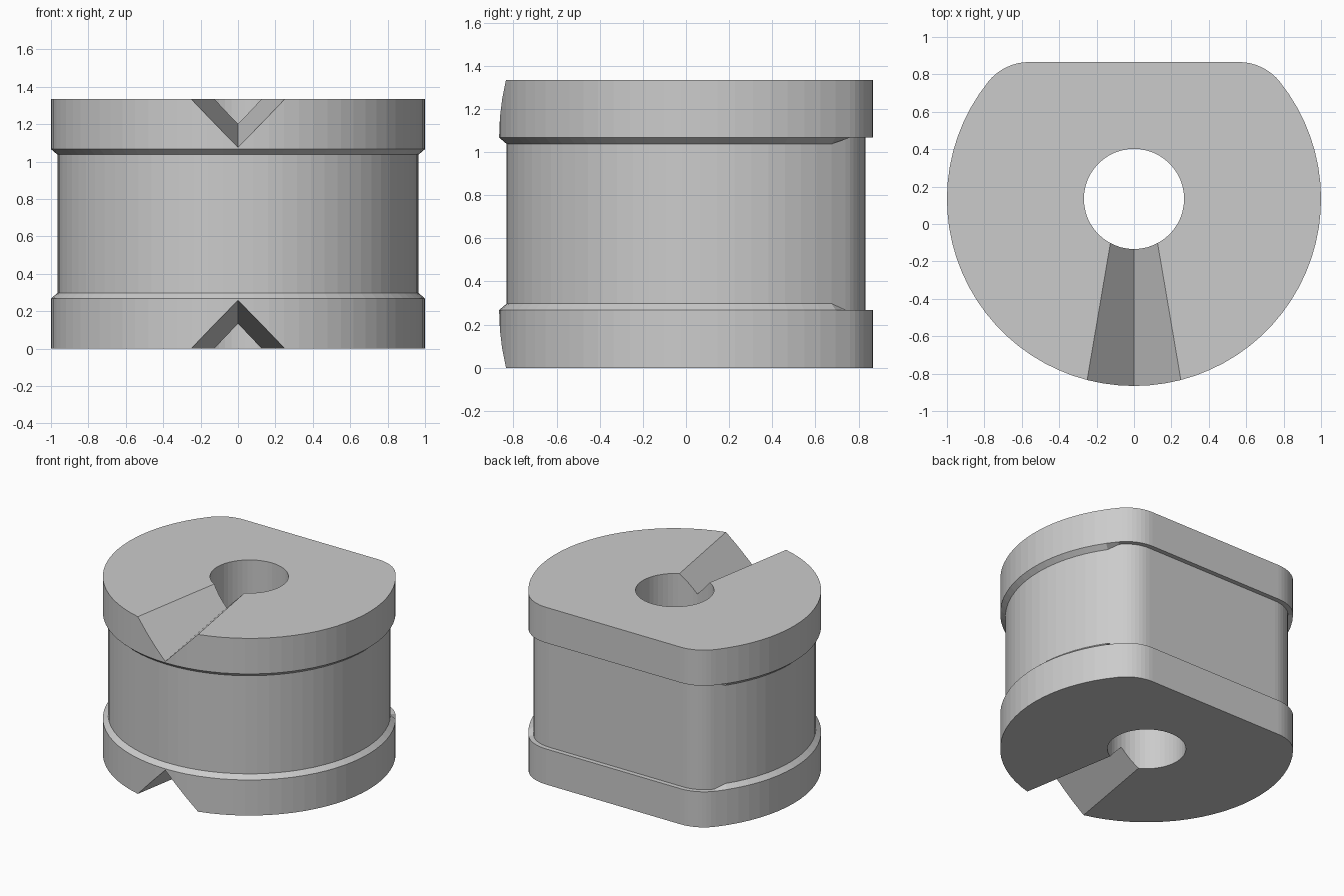
import bpy, bmesh, math

if "Cube" in bpy.data.objects:
    bpy.data.objects.remove(bpy.data.objects["Cube"])

CY, H, STEP, CHAMFER, INSET = 0.134, 1.335, 0.268, 0.03, 0.035
FX, FR = 0.56, 0.282                      # corner fillet centre x and radius
FY = 0.866 - FR                           # corner fillet centre y
TANGENT = math.atan2(FY - CY, FX)


def outline(offset):
    """Round section with a flat back: list of (x, y, chamfered)."""
    pts = []
    n, m = 54, 8
    start, sweep = math.pi - TANGENT, math.pi + 2 * TANGENT
    for i in range(n + 1):                # main arc, left corner to right corner
        a = start + sweep * i / n
        r = 1 - offset
        pts.append((r * math.cos(a), CY + r * math.sin(a), 0 < i < n))
    right = []
    for i in range(1, m + 1):             # corner fillet
        a = TANGENT + (math.pi / 2 - TANGENT) * i / m
        r = FR - offset
        right.append((FX + r * math.cos(a), FY + r * math.sin(a), False))
    return pts + right + [(-x, y, c) for x, y, c in reversed(right)]


def mesh_object(name, rings):
    """Loft closed rings of equal length and cap both ends."""
    bm = bmesh.new()
    loops = [[bm.verts.new(p) for p in ring] for ring in rings]
    for a, b in zip(loops, loops[1:]):
        for i in range(len(a)):
            j = (i + 1) % len(a)
            bm.faces.new((a[i], a[j], b[j], b[i]))
    bm.faces.new(loops[0][::-1])
    bm.faces.new(loops[-1])
    bmesh.ops.recalc_face_normals(bm, faces=bm.faces)
    me = bpy.data.meshes.new(name)
    bm.to_mesh(me)
    bm.free()
    ob = bpy.data.objects.new(name, me)
    bpy.context.collection.objects.link(ob)
    return ob


def cut(target, cutter):
    cutter.hide_render = True
    mod = target.modifiers.new("cut", 'BOOLEAN')
    mod.operation, mod.solver, mod.object = 'DIFFERENCE', 'EXACT', cutter
    bpy.context.view_layer.objects.active = target
    bpy.ops.object.modifier_apply(modifier=mod.name)
    bpy.data.objects.remove(cutter)


# Spool body: two flanges, recessed waist, chamfer around the round part only
outer, inner = outline(0), outline(INSET)
flat = lambda pts, z: [(x, y, z) for x, y, c in pts]
low = [(x, y, STEP + CHAMFER * c) for x, y, c in inner]
high = [(x, y, H - STEP - CHAMFER * c) for x, y, c in inner]
body = mesh_object("grooved_spool", [flat(outer, 0), flat(outer, STEP), low, high,
                                     flat(outer, H - STEP), flat(outer, H)])

# Bore
bore = [[(0.268 * math.cos(math.tau * i / 48), CY + 0.268 * math.sin(math.tau * i / 48), z)
         for i in range(48)] for z in (-0.2, H + 0.2)]
cut(body, mesh_object("bore_cutter", bore))

# Tapered V grooves, top and bottom, running from the bore to the front
for z, s in ((H, 1), (0, -1)):
    rings = []
    for y in (CY, -1.0):
        w = 0.17 * (0.64 - y)
        d = 0.1715 * (0.64 - y)
        rings.append([(-w, y, z), (0, y, z - s * d), (w, y, z),
                      (w, y, z + s * 0.1), (-w, y, z + s * 0.1)])
    cut(body, mesh_object("groove_cutter", rings))
